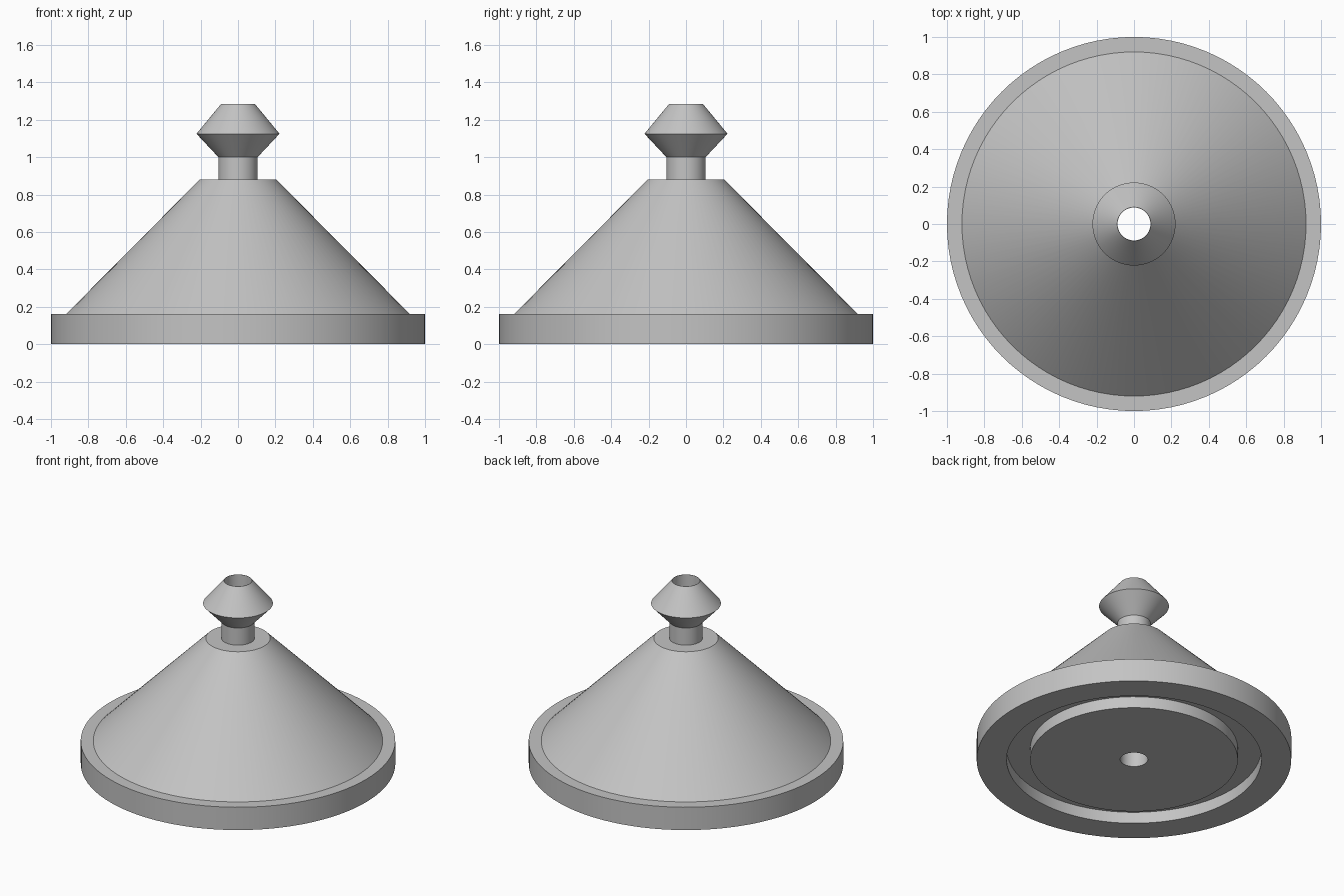
import bpy
import bmesh
import math

cube = bpy.data.objects.get("Cube")
if cube:
    bpy.data.objects.remove(cube, do_unlink=True)

SEGMENTS = 96
BORE = 0.088

grey = bpy.data.materials.new("plain grey")
grey.use_nodes = True
colour = (0.55, 0.55, 0.55, 1)
grey.diffuse_color = colour
grey.node_tree.nodes["Principled BSDF"].inputs["Base Color"].default_value = colour


def lathe(name, profile):
    """Revolve a closed (radius, height) profile around the z axis."""
    bm = bmesh.new()
    verts = [bm.verts.new((r, 0, z)) for r, z in profile]
    edges = [bm.edges.new((a, b)) for a, b in zip(verts, verts[1:] + verts[:1])]
    bmesh.ops.spin(bm, geom=verts + edges, cent=(0, 0, 0), axis=(0, 0, 1),
                   angle=math.tau, steps=SEGMENTS, use_merge=True)
    bmesh.ops.remove_doubles(bm, verts=bm.verts, dist=0.0001)
    bmesh.ops.recalc_face_normals(bm, faces=bm.faces)
    mesh = bpy.data.meshes.new(name)
    bm.to_mesh(mesh)
    bm.free()
    mesh.materials.append(grey)
    obj = bpy.data.objects.new(name, mesh)
    bpy.context.collection.objects.link(obj)
    bpy.ops.object.select_all(action="DESELECT")
    obj.select_set(True)
    bpy.context.view_layer.objects.active = obj
    bpy.ops.object.shade_smooth_by_angle(angle=math.radians(25))
    return obj


# Underside: central boss, ring groove, then the flat foot of the rim
underside = [(BORE, 0), (0.66, 0), (0.66, 0.08), (0.81, 0.08), (0.81, 0)]
# Straight rim and the conical body with its small flat top
rim = [(1, 0), (1, 0.16)]
cone = [(0.92, 0.16), (0.205, 0.88)]
# Neck and double-cone knob, ending at the mouth of the bore
knob = [(0.105, 0.88), (0.105, 1.0), (0.222, 1.125), (0.09, 1.285), (BORE, 1.285)]

lathe("conical_lid", underside + rim + cone + knob)
